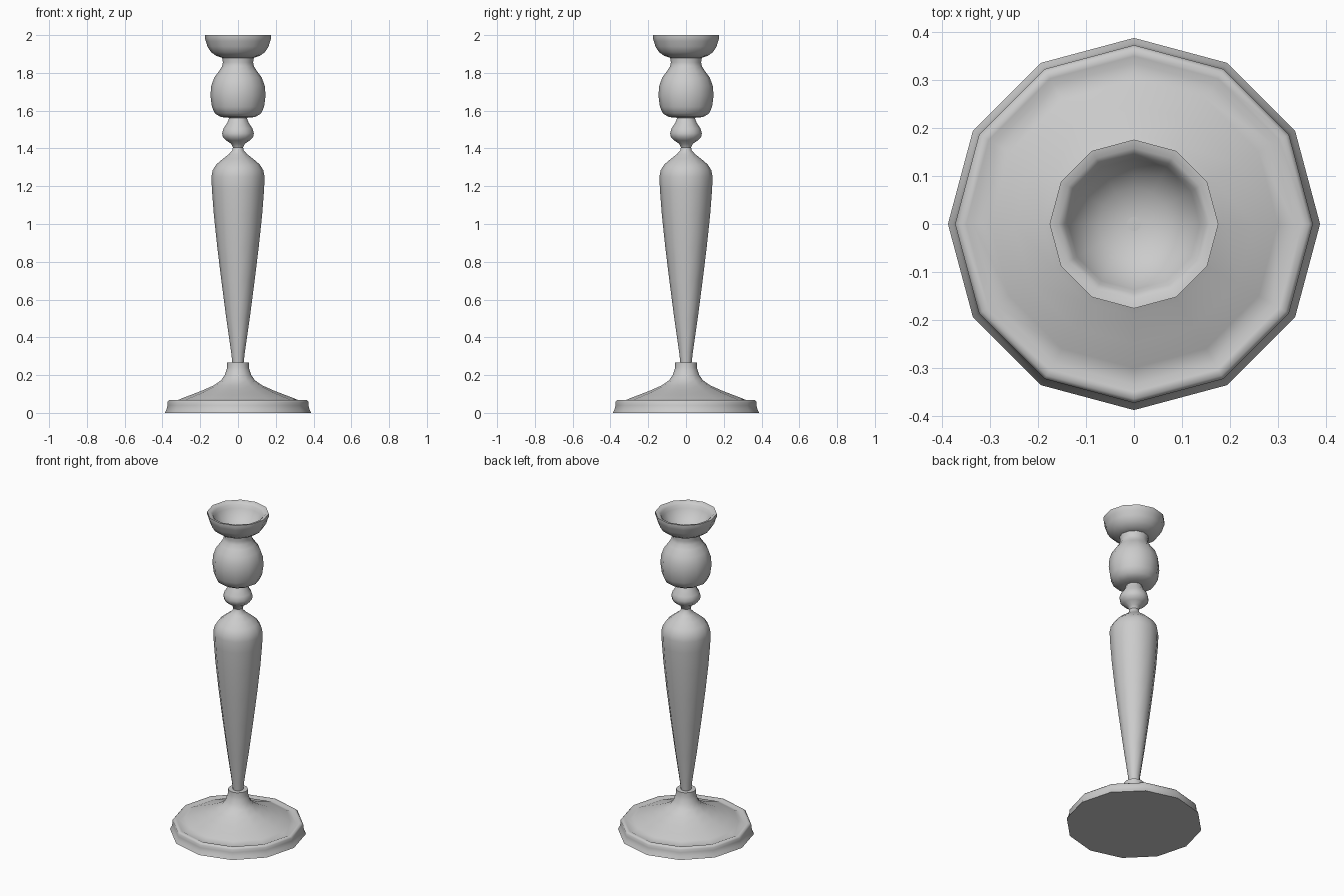
import bpy, bmesh
from math import cos, sin, pi, radians

SIDES = 12

cube = bpy.data.objects.get("Cube")
if cube:
    bpy.data.objects.remove(cube)

metal = bpy.data.materials.new("plain grey")
metal.use_nodes = True
grey = (0.6, 0.6, 0.6, 1)
metal.diffuse_color = grey
metal.node_tree.nodes["Principled BSDF"].inputs["Base Color"].default_value = grey


def lathe(name, profile):
    """Turn a bottom-to-top (radius, height) profile around z; ends are capped."""
    bm = bmesh.new()
    rings = [[bm.verts.new((r * cos(2 * pi * i / SIDES), r * sin(2 * pi * i / SIDES), z))
              for i in range(SIDES)] for r, z in profile]
    for low, high in zip(rings, rings[1:]):
        for i in range(SIDES):
            j = (i + 1) % SIDES
            bm.faces.new((low[i], low[j], high[j], high[i]))
    bm.faces.new(rings[0][::-1])
    bm.faces.new(rings[-1])
    mesh = bpy.data.meshes.new(name)
    bm.to_mesh(mesh)
    bm.free()
    mesh.materials.append(metal)
    obj = bpy.data.objects.new(name, mesh)
    bpy.context.collection.objects.link(obj)
    bpy.ops.object.select_all(action="DESELECT")
    obj.select_set(True)
    bpy.context.view_layer.objects.active = obj
    bpy.ops.object.shade_smooth_by_angle(angle=radians(62))


# Round foot with a raised lip, a groove and a flared dome up to the collar
lathe("foot", [(.388, 0), (.378, .02), (.373, .04), (.373, .058), (.365, .067),
               (.35, .067), (.335, .06), (.30, .076), (.25, .095), (.19, .118),
               (.13, .145), (.09, .172), (.07, .2), (.062, .225), (.057, .24),
               (.057, .268)])

# Long tapered stem with a rounded shoulder
lathe("stem", [(.03, .266), (.036, .32), (.062, .5), (.088, .7), (.11, .88),
               (.128, 1.05), (.138, 1.18), (.141, 1.25), (.134, 1.285), (.115, 1.315),
               (.08, 1.345), (.048, 1.37), (.03, 1.39), (.027, 1.405)])

# Small bead
lathe("bead", [(.027, 1.405), (.036, 1.425), (.062, 1.442), (.08, 1.46), (.084, 1.48),
               (.077, 1.505), (.057, 1.535), (.045, 1.565)])

# Large ball narrowing into the neck
lathe("ball", [(.045, 1.562), (.09, 1.566), (.122, 1.585), (.138, 1.62), (.146, 1.68),
               (.142, 1.73), (.126, 1.775), (.1, 1.81), (.084, 1.835), (.08, 1.855),
               (.085, 1.885)])

# Candle cup: outer bowl, rolled rim and hollow inside
lathe("candle_cup", [(.085, 1.88), (.115, 1.89), (.143, 1.91), (.162, 1.94), (.17, 1.968),
                     (.176, 1.982), (.176, 2), (.158, 1.997), (.145, 1.985), (.137, 1.965),
                     (.11, 1.925), (.075, 1.9), (.04, 1.888), (.015, 1.885)])
